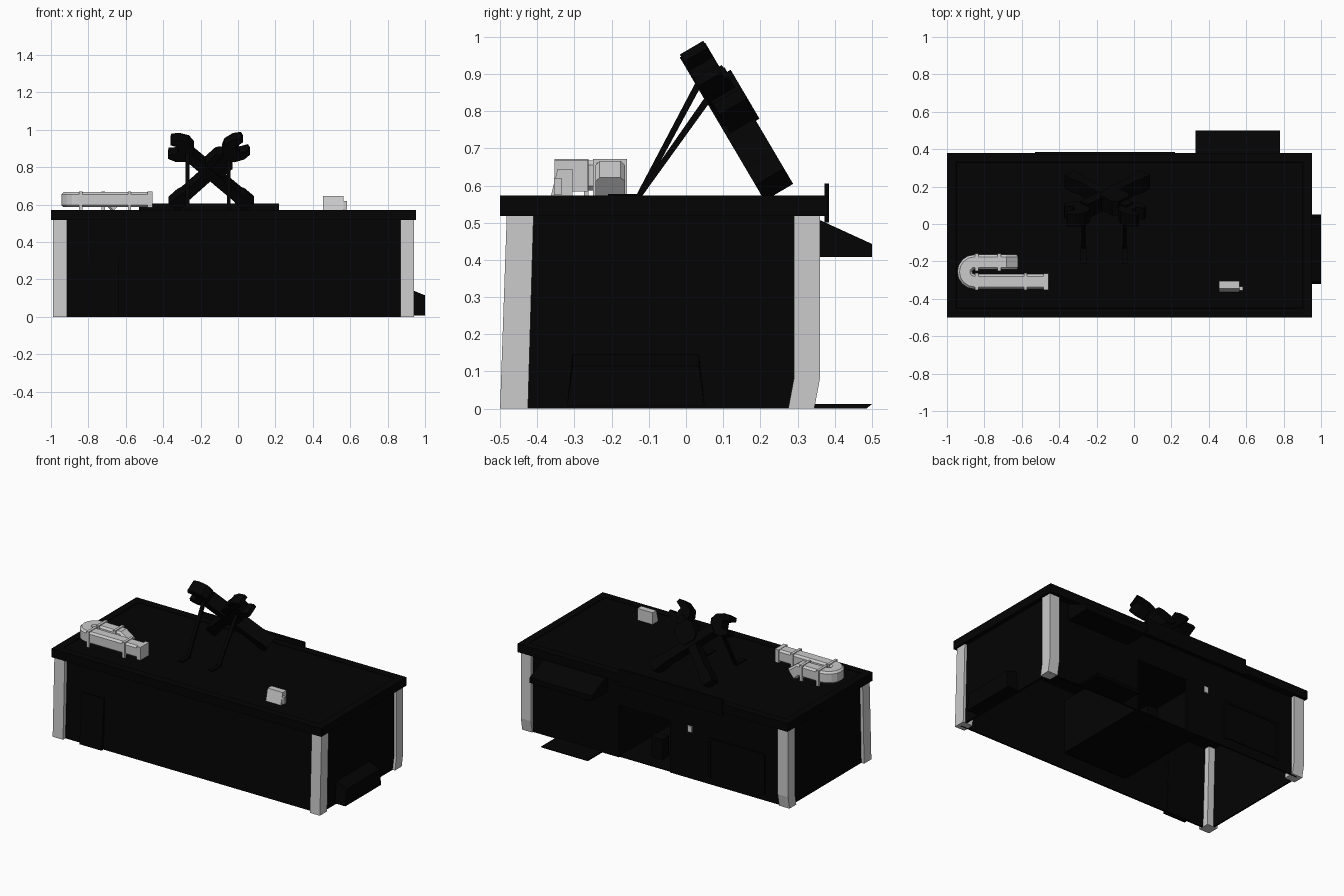
import bpy, bmesh, math
from mathutils import Vector

cube = bpy.data.objects.get("Cube")
if cube:
    bpy.data.objects.remove(cube, do_unlink=True)


def material(name, value):
    m = bpy.data.materials.new(name)
    m.use_nodes = True
    colour = (value, value, value, 1)
    m.diffuse_color = colour
    m.node_tree.nodes["Principled BSDF"].inputs["Base Color"].default_value = colour
    return m


BLACK = material("near_black", 0.001)
GREY = material("light_grey", 0.6)


def finish(name, bm, mat):
    bmesh.ops.recalc_face_normals(bm, faces=bm.faces)
    mesh = bpy.data.meshes.new(name)
    bm.to_mesh(mesh)
    bm.free()
    mesh.materials.append(mat)
    ob = bpy.data.objects.new(name, mesh)
    bpy.context.collection.objects.link(ob)
    return ob


def prism(name, points, along, mat=BLACK):
    """Extrude a closed 3D outline along a vector."""
    bm = bmesh.new()
    face = bm.faces.new([bm.verts.new(p) for p in points])
    new = bmesh.ops.extrude_face_region(bm, geom=[face], use_keep_orig=True)["geom"]
    verts = [g for g in new if isinstance(g, bmesh.types.BMVert)]
    bmesh.ops.translate(bm, verts=verts, vec=along)
    return finish(name, bm, mat)


def box(name, x, y, z, mat=BLACK):
    pts = [(x[0], y[0], z[0]), (x[1], y[0], z[0]), (x[1], y[1], z[0]), (x[0], y[1], z[0])]
    return prism(name, pts, (0, 0, z[1] - z[0]), mat)


def side_profile(name, x, yz, mat=BLACK):
    """Extrude a y-z outline from x[0] to x[1]."""
    return prism(name, [(x[0], y, z) for y, z in yz], (x[1] - x[0], 0, 0), mat)


# Roof slab with a shallow sunken panel
bm = bmesh.new()
bmesh.ops.create_cube(bm, size=1)
for v in bm.verts:
    v.co = Vector((v.co.x * 1.952 - 0.024, v.co.y * 0.88 - 0.06, v.co.z * 0.055 + 0.545))
top = max(bm.faces, key=lambda f: f.calc_center_median().z)
bmesh.ops.inset_region(bm, faces=[top], thickness=0.07)
bmesh.ops.inset_region(bm, faces=[top], thickness=0.003, depth=-0.004)
finish("roof", bm, BLACK)

# Corner pillars
front_leg = [(-0.5, 0), (-0.425, 0), (-0.41, 0.52), (-0.482, 0.52)]
back_leg = [(0.275, 0), (0.345, 0), (0.36, 0.08), (0.36, 0.52), (0.29, 0.52), (0.29, 0.08)]
for side, x in (("right", (-0.99, -0.915)), ("left", (0.87, 0.942))):
    side_profile("front_pillar_" + side, x, front_leg, GREY)
    side_profile("back_pillar_" + side, x, back_leg, GREY)

# Thin walls, open underneath
H = (0, 0.53)
side_profile("front_wall", (-0.96, 0.92), [(-0.475, 0), (-0.465, 0), (-0.445, 0.53), (-0.455, 0.53)])
box("right_wall", (-0.97, -0.96), (-0.46, 0.33), H)
box("left_wall", (0.915, 0.925), (-0.46, 0.33), H)
box("back_wall_right", (-0.96, -0.12), (0.325, 0.335), H)
box("back_wall_left", (0.25, 0.92), (0.325, 0.335), H)
box("back_wall_lintel", (-0.12, 0.25), (0.325, 0.335), (0.34, 0.53))

# Recessed room behind the back opening
room_y = (-0.32, 0.33)
box("room_floor", (-0.2, 0.25), room_y, (0.002, 0.008))
box("room_ceiling", (-0.2, 0.25), room_y, (0.34, 0.35))
box("room_end", (-0.2, 0.25), (-0.33, -0.32), (0, 0.35))
for name, x in (("room_side_right", -0.21), ("room_side_left", 0.25)):
    box(name, (x, x + 0.01), room_y, (0, 0.35))
box("room_counter", (0.01, 0.09), (0.16, 0.23), (0, 0.14))
box("wall_lamp", (-0.28, -0.25), (0.33, 0.343), (0.305, 0.345), GREY)

# Shutter frame, awning, step and sign on the back
box("shutter", (-0.8, -0.42), (0.333, 0.341), (0.06, 0.29))
for x in (-0.81, -0.42):
    box("shutter_post", (x, x + 0.015), (0.333, 0.346), (0.05, 0.305))
box("shutter_head", (-0.81, -0.405), (0.333, 0.346), (0.29, 0.305))
side_profile("awning", (0.33, 0.78), [(0.33, 0.408), (0.5, 0.408), (0.5, 0.443), (0.36, 0.507), (0.33, 0.507)])
side_profile("step", (0.37, 0.7), [(0.34, 0), (0.485, 0), (0.5, 0.012), (0.34, 0.012)])
box("sign_board", (-0.53, 0.22), (0.372, 0.385), (0.5, 0.605))

# Front door and side hatch
side_profile("front_door", (-0.8, -0.64), [(-0.495, 0), (-0.46, 0), (-0.45, 0.33), (-0.47, 0.33)])
bm = bmesh.new()
bmesh.ops.create_cube(bm, size=1)
for v in bm.verts:
    upper, outer = v.co.z > 0, v.co.x > 0
    v.co.y = -0.135 + math.copysign(0.17 if upper else 0.185, v.co.y)
    v.co.x = 1.0 if outer else 0.92
    v.co.z = (0.115 if outer else 0.148) if upper else 0.008
finish("side_hatch", bm, BLACK)


# Rooftop duct: chamfered square tube swept round a U bend and down to the roof
def duct(name, path, half, cut, mat):
    inner = half - cut
    section = [(half, -inner), (half, inner), (inner, half), (-inner, half),
               (-half, inner), (-half, -inner), (-inner, -half), (inner, -half)]
    bm = bmesh.new()
    rings = []
    for i, p in enumerate(path):
        t = (path[min(i + 1, len(path) - 1)] - path[max(i - 1, 0)]).normalized()
        s = t.cross(Vector((0, 0, 1))).normalized()
        u = s.cross(t)
        rings.append([bm.verts.new(p + s * a + u * b) for a, b in section])
    for a, b in zip(rings, rings[1:]):
        for k in range(8):
            bm.faces.new((a[k], a[k - 1], b[k - 1], b[k]))
    bm.faces.new(rings[0])
    bm.faces.new(rings[-1])
    return finish(name, bm, mat)


DUCT_Z, FRONT_Y, BACK_Y, BEND = 0.627, -0.308, -0.204, 0.052
path = [Vector((-0.47, FRONT_Y, DUCT_Z))]
for k in range(9):
    a = -math.pi / 2 - k * math.pi / 8
    path.append(Vector((-0.853 + BEND * math.cos(a), FRONT_Y + BEND + BEND * math.sin(a), DUCT_Z)))
path += [Vector((-0.69, BACK_Y, DUCT_Z)), Vector((-0.645, BACK_Y, 0.59))]
duct("duct", path, 0.04, 0.012, GREY)
for x, y in ((-0.84, FRONT_Y), (-0.58, FRONT_Y), (-0.84, BACK_Y), (-0.72, BACK_Y)):
    box("duct_band", (x - 0.009, x + 0.009), (y - 0.046, y + 0.046), (0.584, 0.671), GREY)
    for dy in (-0.046, 0.034):
        box("duct_foot", (x - 0.009, x + 0.009), (y + dy, y + dy + 0.012), (0.566, 0.6), GREY)
box("duct_mouth", (-0.485, -0.458), (-0.354, -0.264), (0.584, 0.669), GREY)

# Small roof unit with a sloped face
side_profile("roof_unit", (0.455, 0.565), [(-0.365, 0.566), (-0.305, 0.566), (-0.305, 0.645), (-0.345, 0.645)], GREY)
box("roof_unit_outlet", (0.565, 0.582), (-0.355, -0.335), (0.575, 0.62), GREY)


# Crossed spanners on a leaning plane: u across, v up the slope, n out of it
def lean(u, v, n):
    return Vector((u, 0.245 - 0.508 * v + 0.862 * n, 0.585 + 0.862 * v + 0.508 * n))


def plate(name, origin, direction, outline, depth):
    """Mirror a half outline about a line on the plane and thicken it."""
    a, d = Vector(origin), Vector(direction).normalized()
    pts = outline + [(s, -t) for s, t in reversed(outline)]
    flat = [(a.x + d.x * s - d.y * t, a.y + d.y * s + d.x * t) for s, t in pts]
    prism(name, [lean(u, v, -depth[0]) for u, v in flat],
          lean(0, 0, sum(depth)) - lean(0, 0, 0))


handle = [(-0.03, 0.034), (0.035, 0.034), (0.06, 0.027), (0.43, 0.027)]
jaw = [(0.015, 0.022), (0.062, 0.03), (0.062, 0.055), (0.02, 0.068), (-0.035, 0.06), (-0.065, 0.03)]
block = [(0.25, 0.04), (0.275, 0.062), (0.36, 0.062), (0.385, 0.04)]
plate("spanner_one_handle", (0.04, 0.04), (-0.345, 0.335), handle, (0.042, 0.047))
plate("spanner_one_jaw", (-0.305, 0.372), (-1, 0.15), jaw, (0.043, 0.036))
plate("spanner_two_handle", (-0.325, 0.04), (0.32, 0.33), handle, (0.038, 0.044))
plate("spanner_two_jaw", (-0.015, 0.372), (0.9, 0.45), jaw, (0.039, 0.034))
plate("spanner_two_block", (-0.325, 0.04), (0.32, 0.33), block, (0.03, 0.058))

# Struts holding the spanners
for x, y, z in ((-0.27, 0.03, 0.885), (-0.05, 0.06, 0.85)):
    side_profile("strut", (x - 0.01, x + 0.01), [(-0.138, 0.566), (-0.122, 0.566), (y + 0.012, z - 0.015), (y, z)])
    box("strut_foot", (x - 0.015, x + 0.015), (-0.21, -0.12), (0.566, 0.577))
